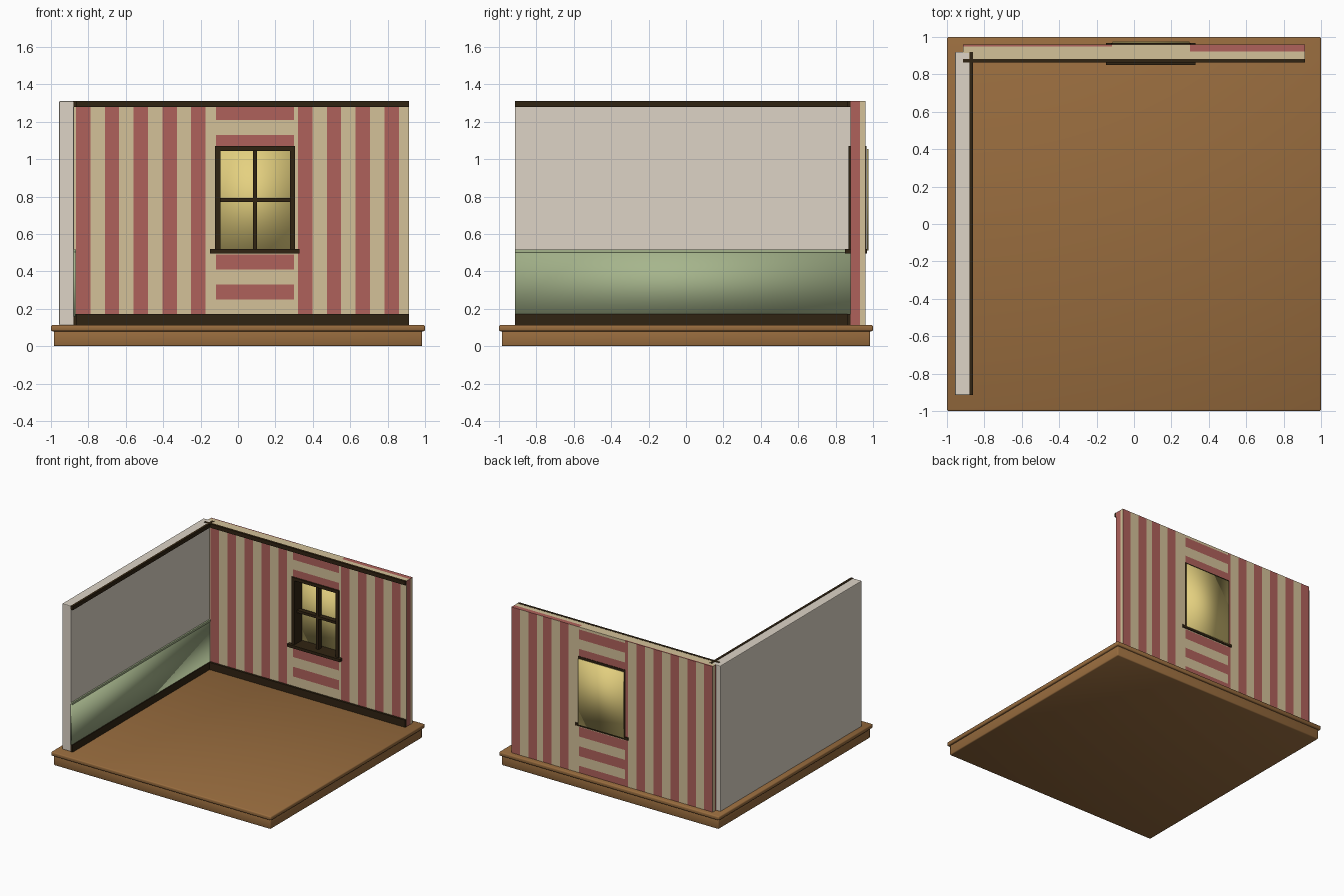
import bpy, bmesh, math
from mathutils import Vector

cube = bpy.data.objects.get("Cube")
if cube:
    bpy.data.objects.remove(cube, do_unlink=True)


def material(name, rgb):
    """Flat material from 0-255 sRGB values."""
    lin = [((c / 255 + 0.055) / 1.055) ** 2.4 for c in rgb] + [1]
    m = bpy.data.materials.new(name)
    m.use_nodes = True
    m.diffuse_color = lin
    bsdf = m.node_tree.nodes["Principled BSDF"]
    bsdf.inputs["Base Color"].default_value = lin
    bsdf.inputs["Roughness"].default_value = 0.8
    return m


plaster = material("plaster", (221, 212, 198))
cream = material("cream paper", (212, 193, 153))
red = material("red paper", (175, 97, 91))
wood = material("floor wood", (152, 108, 62))
dark = material("dark trim", (48, 35, 18))
green = material("green panel", (166, 181, 140))
glass = material("window glow", (229, 209, 128))


def box(name, mats, x, y, z, bevel=0, smooth=False, cuts=(), rule=None):
    """Box between limits; cuts are (axis, position) and rule picks a material."""
    bm = bmesh.new()
    bmesh.ops.create_cube(bm, size=1)
    lo, hi = Vector((x[0], y[0], z[0])), Vector((x[1], y[1], z[1]))
    for v in bm.verts:
        v.co = Vector(lo[i] + (v.co[i] + 0.5) * (hi[i] - lo[i]) for i in range(3))
    for axis, pos in cuts:
        if lo[axis] + 0.001 < pos < hi[axis] - 0.001:
            co, no = Vector((0, 0, 0)), Vector((0, 0, 0))
            co[axis], no[axis] = pos, 1
            bmesh.ops.bisect_plane(bm, geom=bm.verts[:] + bm.edges[:] + bm.faces[:],
                                   plane_co=co, plane_no=no)
    if bevel:
        bmesh.ops.bevel(bm, geom=bm.edges[:], offset=bevel, segments=2,
                        profile=0.5, affect='EDGES')
    bm.normal_update()
    for f in bm.faces:
        f.smooth = smooth
        if rule:
            f.material_index = int(rule(f.calc_center_median(), f.normal))
    me = bpy.data.meshes.new(name)
    bm.to_mesh(me)
    bm.free()
    for m in mats:
        me.materials.append(m)
    ob = bpy.data.objects.new(name, me)
    bpy.context.collection.objects.link(ob)
    return ob


FLOOR, TOP = 0.113, 1.31
BACK = (0.88, 0.96)          # depth of the back wall
STRIPE = 0.077
BAND = 0.08

# Floor: a block with a wider board on top
box("floor_base", [wood], (-0.985, 0.985), (-0.985, 0.985), (0, 0.085), 0.008, True)
box("floor_board", [wood], (-1, 1), (-1, 1), (0.08, FLOOR), 0.008, True)

# Plain side wall with its panel and trims
SIDE = (-0.915, 0.92)
box("side_wall", [plaster], (-0.957, -0.877), SIDE, (FLOOR, TOP), 0.005)
box("side_panel", [green], (-0.88, -0.869), SIDE, (0.16, 0.505), 0, True)
box("side_panel_rail", [green], (-0.88, -0.865), SIDE, (0.5, 0.517), 0.003)
box("side_baseboard", [dark], (-0.88, -0.862), SIDE, (FLOOR, 0.172))
box("side_top_trim", [dark], (-0.88, -0.86), SIDE, (1.28, TOP + 0.002))


def striped_wall(name, x, front_start, back_start, top_split):
    """Wall section with vertical stripes on both faces."""
    def red_at(px, start):
        return math.floor((px - start) / STRIPE) % 2 == 0

    def rule(c, n):
        if n.y < -0.5:
            return red_at(c.x, front_start)
        if n.y > 0.5:
            return red_at(c.x, back_start)
        if abs(n.z) > 0.5:
            return c.y > top_split
        return c.y < 0.93

    cuts = [(0, s + STRIPE * k) for s in (front_start, back_start) for k in range(-2, 12)]
    cuts += [(1, 0.93), (1, top_split)]
    box(name, [cream, red], x, BACK, (FLOOR, TOP), cuts=cuts, rule=rule)


striped_wall("back_wall_right", (-0.915, -0.117), -0.866, -0.915, 0.95)
striped_wall("back_wall_left", (0.3, 0.915), 0.321, 0.838, 0.922)


def band_rule(c, n):
    return abs(n.y) > 0.5 and math.floor((c.z - 0.17) / BAND) % 2 == 1


# Wall pieces below and above the window, striped sideways
bands = [(2, 0.17 + BAND * k) for k in range(15)]
for name, z in (("wall_below_window", (FLOOR, 0.51)), ("wall_above_window", (1.06, TOP))):
    box(name, [cream, red], (-0.117, 0.3), BACK, z, cuts=bands, rule=band_rule)

# Trims along the back wall
LONG = (-0.915, 0.915)
box("back_baseboard", [dark], LONG, (0.863, 0.882), (FLOOR, 0.172))
box("back_top_trim", [dark], LONG, (0.863, 0.882), (1.28, TOP + 0.002))

# Window frame, bars, sill and pane
DEPTH = (0.868, 0.964)
for name, x in (("frame_right", (-0.123, -0.094)), ("frame_left", (0.277, 0.306))):
    box(name, [dark], x, DEPTH, (0.505, 1.07))
box("frame_top", [dark], (-0.123, 0.306), DEPTH, (1.045, 1.07))
box("window_sill", [dark], (-0.15, 0.33), (0.85, 0.967), (0.497, 0.52))
box("bar_upright", [dark], (0.081, 0.102), (0.9, 0.94), (0.51, 1.06))
box("bar_across", [dark], (-0.1, 0.29), (0.9, 0.94), (0.772, 0.793))
box("window_pane", [glass], (-0.115, 0.298), (0.968, 0.976), (0.512, 1.055), 0, True)
